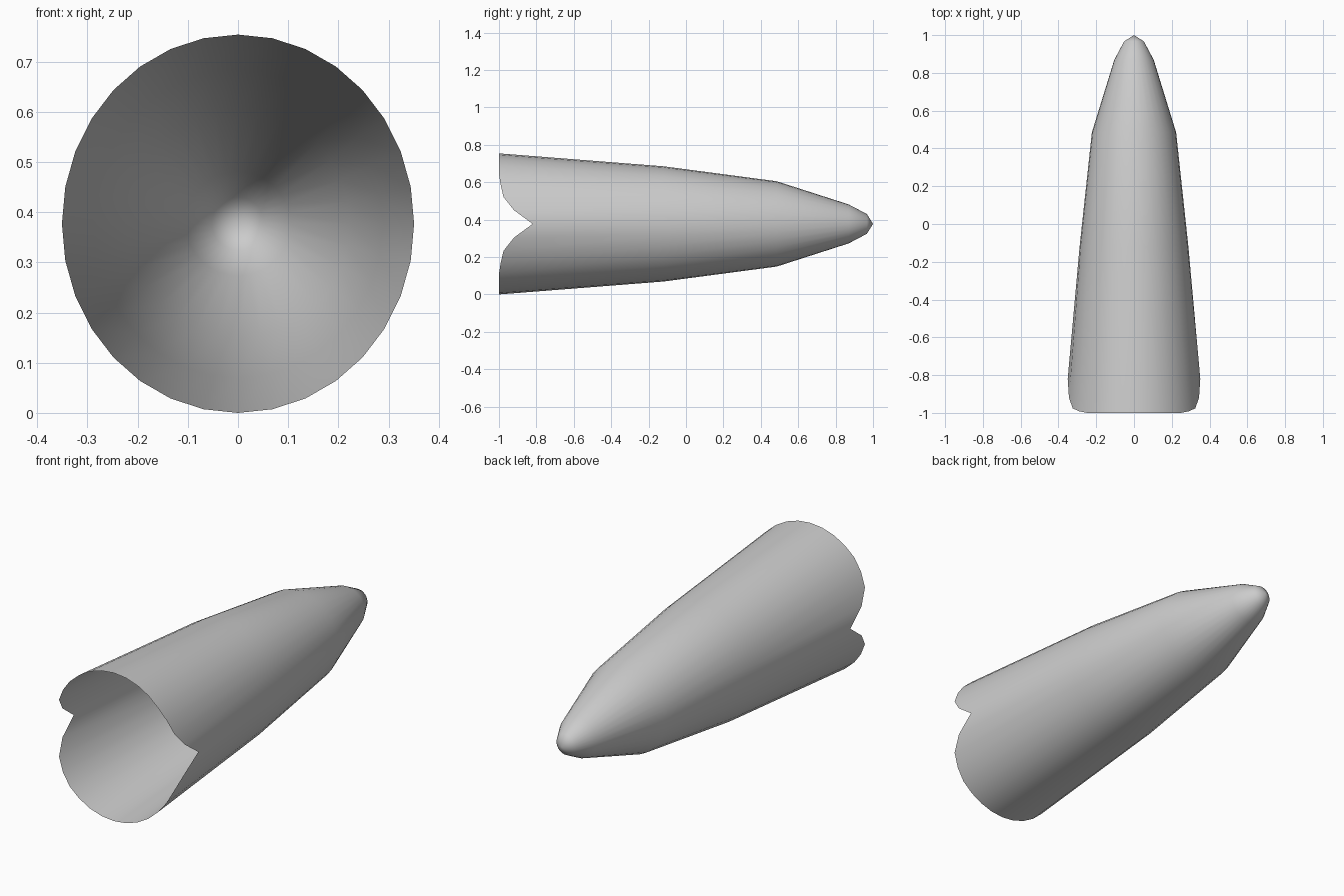
import bpy, bmesh
from math import sin, cos, pi

if "Cube" in bpy.data.objects:
    bpy.data.objects.remove(bpy.data.objects["Cube"])

SEGMENTS = 32
CENTRE_Z = 0.377

# Profile from the rear opening to the nose: y, half width, half height
PROFILE = [(-1.0, 0.351, 0.377), (-0.12, 0.288, 0.308), (0.485, 0.223, 0.228),
           (0.87, 0.104, 0.104), (0.967, 0.052, 0.053)]
# Forward shift of the rear rim by steps away from each side (notch)
NOTCH = [0.18, 0.08, 0.024, 0.009]

bm = bmesh.new()
rings = []
for r, (y, rx, rz) in enumerate(PROFILE):
    ring = []
    for i in range(SEGMENTS):
        a = 2 * pi * i / SEGMENTS
        k = i % (SEGMENTS // 2)
        k = min(k, SEGMENTS // 2 - k)
        dy = NOTCH[k] if r == 0 and k < len(NOTCH) else 0.0
        ring.append(bm.verts.new((rx * cos(a), y + dy, CENTRE_Z + rz * sin(a))))
    rings.append(ring)

# Shell walls
for ra, rb in zip(rings, rings[1:]):
    for i in range(SEGMENTS):
        j = (i + 1) % SEGMENTS
        bm.faces.new((ra[i], ra[j], rb[j], rb[i]))

# Nose tip fan
tip = bm.verts.new((0, 1.0, CENTRE_Z))
for i in range(SEGMENTS):
    bm.faces.new((rings[-1][i], rings[-1][(i + 1) % SEGMENTS], tip))

# Normals point outward from the axis
bm.normal_update()
face = bm.faces[:][0]
c = face.calc_center_median()
if face.normal.x * c.x + face.normal.z * (c.z - CENTRE_Z) < 0:
    bmesh.ops.reverse_faces(bm, faces=bm.faces[:])

for f in bm.faces:
    f.smooth = True
mesh = bpy.data.meshes.new("nose_shell")
bm.to_mesh(mesh)
bm.free()
shell = bpy.data.objects.new("nose_shell", mesh)
bpy.context.collection.objects.link(shell)
